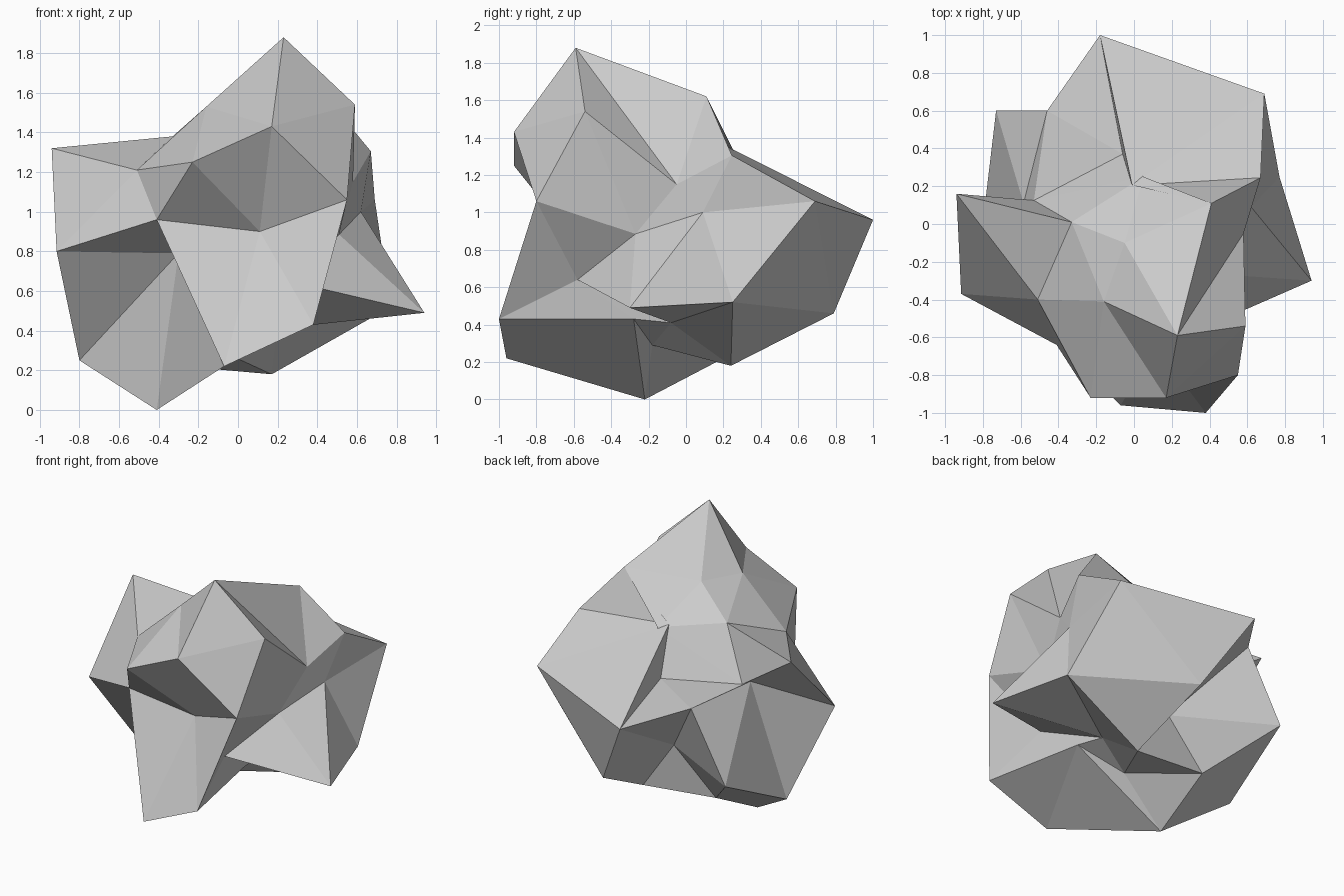
import bpy, bmesh, math
from mathutils import Matrix

# Low-poly rock: a 42-point icosphere pushed into shape ring by ring.
# Each ring lists points counter-clockwise seen from above, starting at +x.
RINGS = [
    [(-.05, -.10, 1.56)],                                       # top pole
    [(.41, .11, 1.62), (.05, .25, 1.34), (-.33, .01, 1.38),
     (-.16, -.41, 1.53), (.23, -.59, 1.88)],                    # crown
    [(.58, -.05, 1.15), (-.01, .205, 1.36), (-.53, .125, 1.04),
     (-.51, -.40, 1.21), (.17, -.92, 1.43)],                    # upper hollows
    [(.67, .245, 1.305), (-.06, .37, 1.05), (-.94, .16, 1.32),
     (-.23, -.92, 1.25), (.59, -.54, 1.54)],                    # upper corners
    [(.62, .09, 1.0), (.69, .69, 1.06), (-.18, 1.0, .96),
     (-.46, .60, 1.03), (-.585, .11, 1.07), (-.915, -.37, .80),
     (-.41, -.64, .96), (.11, -.64, .90), (.55, -.80, 1.06),
     (.51, -.27, .885)],                                        # waist
    [(.94, -.30, .49), (.10, .79, .46), (-.73, .60, .545),
     (-.30, -.35, .79), (.38, -1.0, .43)],                      # lower corners
    [(.77, .25, .52), (-.08, .25, .535), (-.80, .01, .25),
     (-.07, -.96, .22), (.30, -.58, .64)],                      # lower hollows
    [(.20, -.08, .41), (.17, .24, .18), (-.39, .22, .23),
     (-.41, -.22, 0), (.24, -.28, .43)],                        # base
    [(-.07, -.18, .29)],                                        # bottom pole
]


def ring_key(v):
    """Sort from top to bottom, then around the axis."""
    angle = round(math.degrees(math.atan2(v.co.y, v.co.x))) % 360
    if abs(v.co.z) > .99:
        angle = 0
    return (-round(v.co.z, 1) + 0.0, angle)


bm = bmesh.new()
bmesh.ops.create_icosphere(bm, subdivisions=2, radius=1,
                           matrix=Matrix.Rotation(math.pi, 4, 'Z'))
targets = [p for ring in RINGS for p in ring]
for vert, co in zip(sorted(bm.verts, key=ring_key), targets):
    vert.co = co

mesh = bpy.data.meshes.new("rock")
bm.to_mesh(mesh)
bm.free()
rock = bpy.data.objects.new("rock", mesh)
bpy.context.collection.objects.link(rock)
